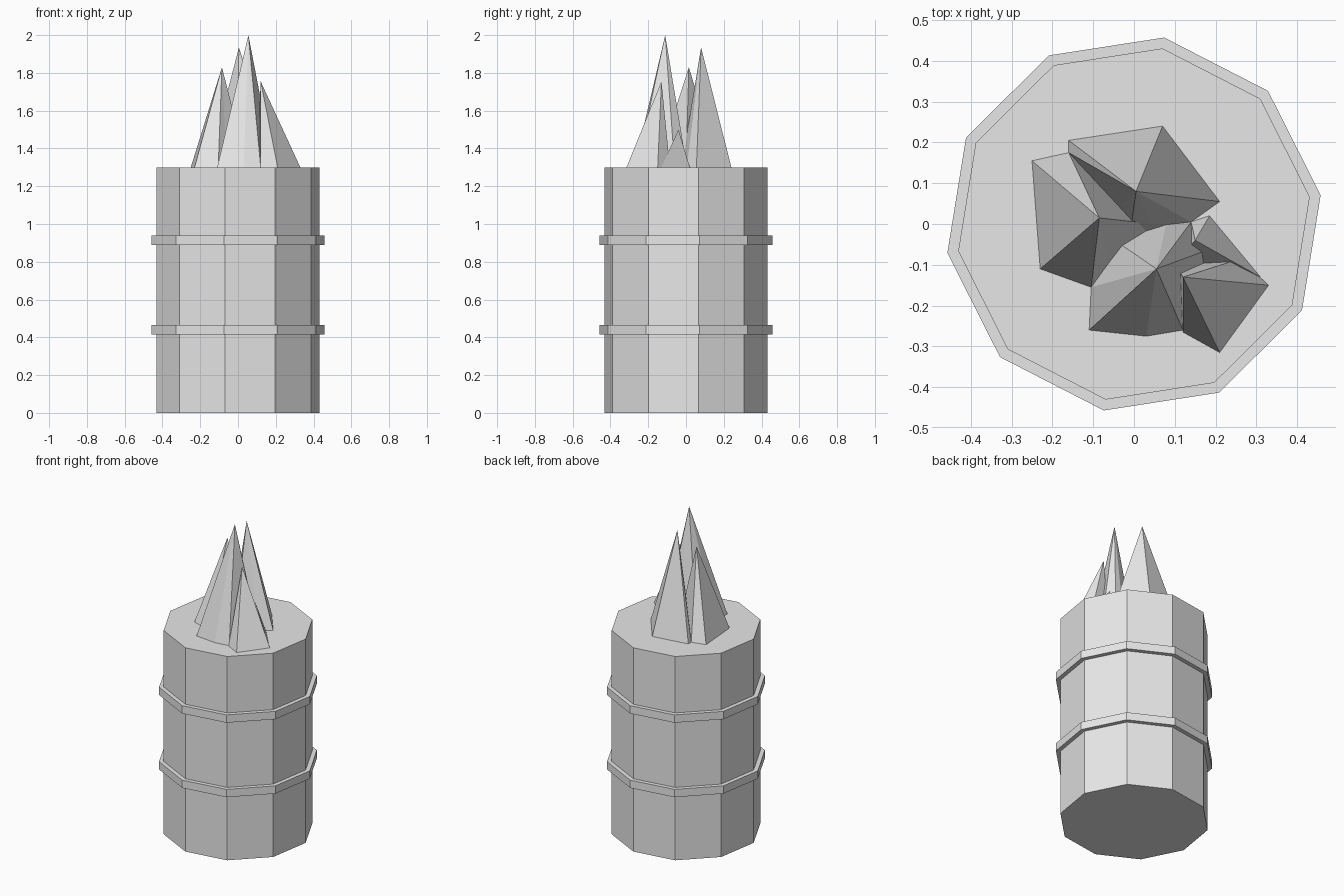
import bpy
import bmesh
import math

cube = bpy.data.objects.get("Cube")
if cube:
    bpy.data.objects.remove(cube, do_unlink=True)

GREY = (0.8, 0.8, 0.8, 1.0)
grey = bpy.data.materials.new("plain_grey")
grey.use_nodes = True
grey.diffuse_color = GREY
grey.node_tree.nodes["Principled BSDF"].inputs["Base Color"].default_value = GREY

TOP = 1.3
TURN = math.radians(-9.2)


def drum(name, radius, low, high):
    """Ten-sided upright prism between two heights."""
    bpy.ops.mesh.primitive_cylinder_add(
        vertices=10, radius=radius, depth=high - low,
        location=(0, 0, (low + high) / 2), rotation=(0, 0, TURN))
    obj = bpy.context.object
    obj.name = name
    obj.data.materials.append(grey)
    return obj


def spike(name, apex, base):
    """Faceted flame: a fan of triangles from a ground outline to one tip."""
    bm = bmesh.new()
    tip = bm.verts.new(apex)
    ring = [bm.verts.new((x, y, TOP)) for x, y in base]
    for a, b in zip(ring, ring[1:] + ring[:1]):
        bm.faces.new((a, b, tip))
    bm.faces.new(ring[::-1])
    bmesh.ops.recalc_face_normals(bm, faces=bm.faces)
    mesh = bpy.data.meshes.new(name)
    bm.to_mesh(mesh)
    bm.free()
    mesh.materials.append(grey)
    bpy.context.collection.objects.link(bpy.data.objects.new(name, mesh))


# Barrel body and its two hoops
drum("barrel_body", 0.436, 0, TOP)
drum("lower_hoop", 0.463, 0.415, 0.465)
drum("upper_hoop", 0.463, 0.89, 0.94)

# Flames rising from the lid
spike("front_flame", (0.055, -0.11, 2.0),
      [(-0.11, -0.26), (0.03, -0.275), (0.12, -0.26), (0.19, -0.06),
       (0.14, 0.005), (0.08, 0.005), (-0.04, -0.045), (-0.105, -0.155)])
spike("back_flame", (0.005, 0.08, 1.935),
      [(-0.16, 0.205), (-0.16, 0.175), (-0.05, 0.03), (-0.01, -0.025),
       (0.05, -0.015), (0.14, 0.005), (0.21, 0.055), (0.07, 0.24)])
spike("right_flame", (-0.085, 0.015, 1.83),
      [(-0.25, 0.155), (-0.23, -0.11), (-0.105, -0.155), (-0.06, -0.105),
       (0.05, 0.0), (-0.16, 0.175)])
spike("left_flame", (0.12, -0.13, 1.755),
      [(0.33, -0.15), (0.26, -0.085), (0.1, -0.1), (0.12, -0.265),
       (0.21, -0.315)])
spike("small_flame", (0.15, -0.04, 1.5),
      [(0.14, 0.005), (0.1, -0.1), (0.31, -0.13), (0.185, 0.02)])
